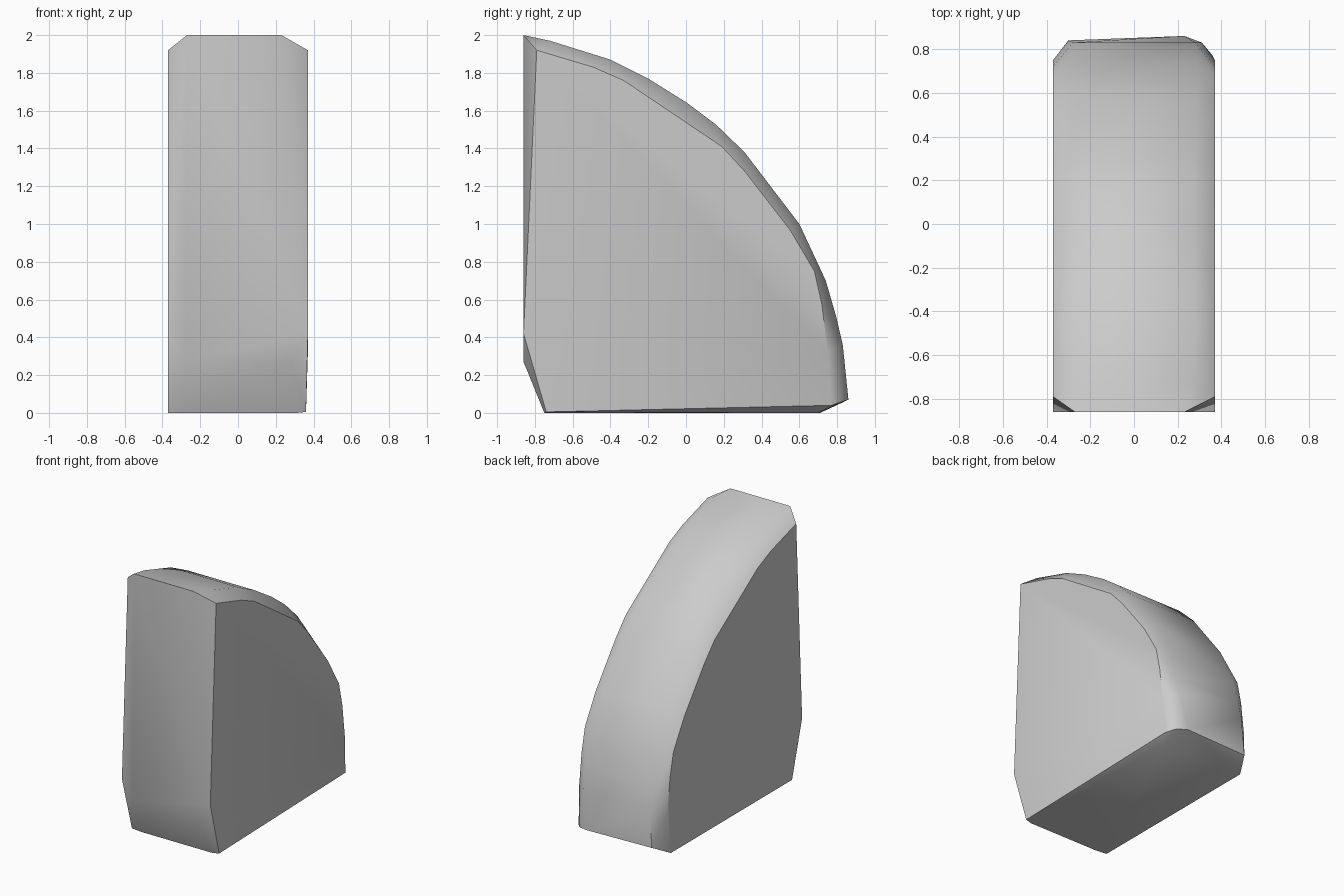
import bpy, bmesh, math

cube = bpy.data.objects.get("Cube")
if cube:
    bpy.data.objects.remove(cube, do_unlink=True)

HALF = 0.37

# Outer rim of the quarter wedge (y, z), from the top edge round to the back foot
rim = [(-0.86, 2.0), (-0.72, 1.97), (-0.40, 1.87), (-0.20, 1.77), (0.0, 1.645),
       (0.16, 1.525), (0.31, 1.38), (0.60, 1.0), (0.74, 0.70), (0.795, 0.51),
       (0.83, 0.36)]

# Flat cheek outline (y, z), set in from the rim to leave a worn chamfer
cheek = [(-0.86, 0.42), (-0.79, 1.92), (-0.49, 1.83), (-0.33, 1.76), (0.19, 1.41),
         (0.31, 1.28), (0.55, 0.97), (0.68, 0.75), (0.72, 0.57), (0.75, 0.32)]

points = []
for side in (-1, 1):
    points += [(side * HALF, y, z) for y, z in cheek]
    points += [(side * 0.28, y, z) for y, z in rim[1:]]
    points.append((side * 0.28, -0.86, 0.27))          # front lower bevel

# Uneven corners: top edge, then the chipped feet on each side
points += [(-0.27, *rim[0]), (0.23, *rim[0])]
points += [(-0.30, 0.84, 0.07), (-HALF, 0.71, 0), (-HALF, -0.74, 0), (-0.28, -0.75, 0)]
points += [(0.23, 0.86, 0.07), (0.31, 0.83, 0.06), (0.36, 0.77, 0.04),
           (0.31, 0.70, 0), (0.36, -0.74, 0.005), (0.31, -0.75, 0)]

# Wrap the wedge around its outlines
bm = bmesh.new()
for p in points:
    bm.verts.new(p)
hull = bmesh.ops.convex_hull(bm, input=bm.verts)
spare = {v for v in hull["geom_interior"] + hull["geom_unused"]
         if isinstance(v, bmesh.types.BMVert)}
bmesh.ops.delete(bm, geom=list(spare), context="VERTS")
bmesh.ops.dissolve_limit(bm, angle_limit=math.radians(1),
                         verts=bm.verts, edges=bm.edges)
bmesh.ops.recalc_face_normals(bm, faces=bm.faces)
mesh = bpy.data.meshes.new("stone_wedge")
bm.to_mesh(mesh)
bm.free()

wedge = bpy.data.objects.new("stone_wedge", mesh)
bpy.context.collection.objects.link(wedge)

# Plain grey stone
grey = (0.6, 0.6, 0.6, 1)
mat = bpy.data.materials.new("stone_grey")
mat.use_nodes = True
mat.diffuse_color = grey
for node in mat.node_tree.nodes:
    if node.type == "BSDF_PRINCIPLED":
        node.inputs["Base Color"].default_value = grey
mesh.materials.append(mat)

bpy.ops.object.select_all(action="DESELECT")
wedge.select_set(True)
bpy.context.view_layer.objects.active = wedge
bpy.ops.object.shade_smooth_by_angle(angle=math.radians(40))
